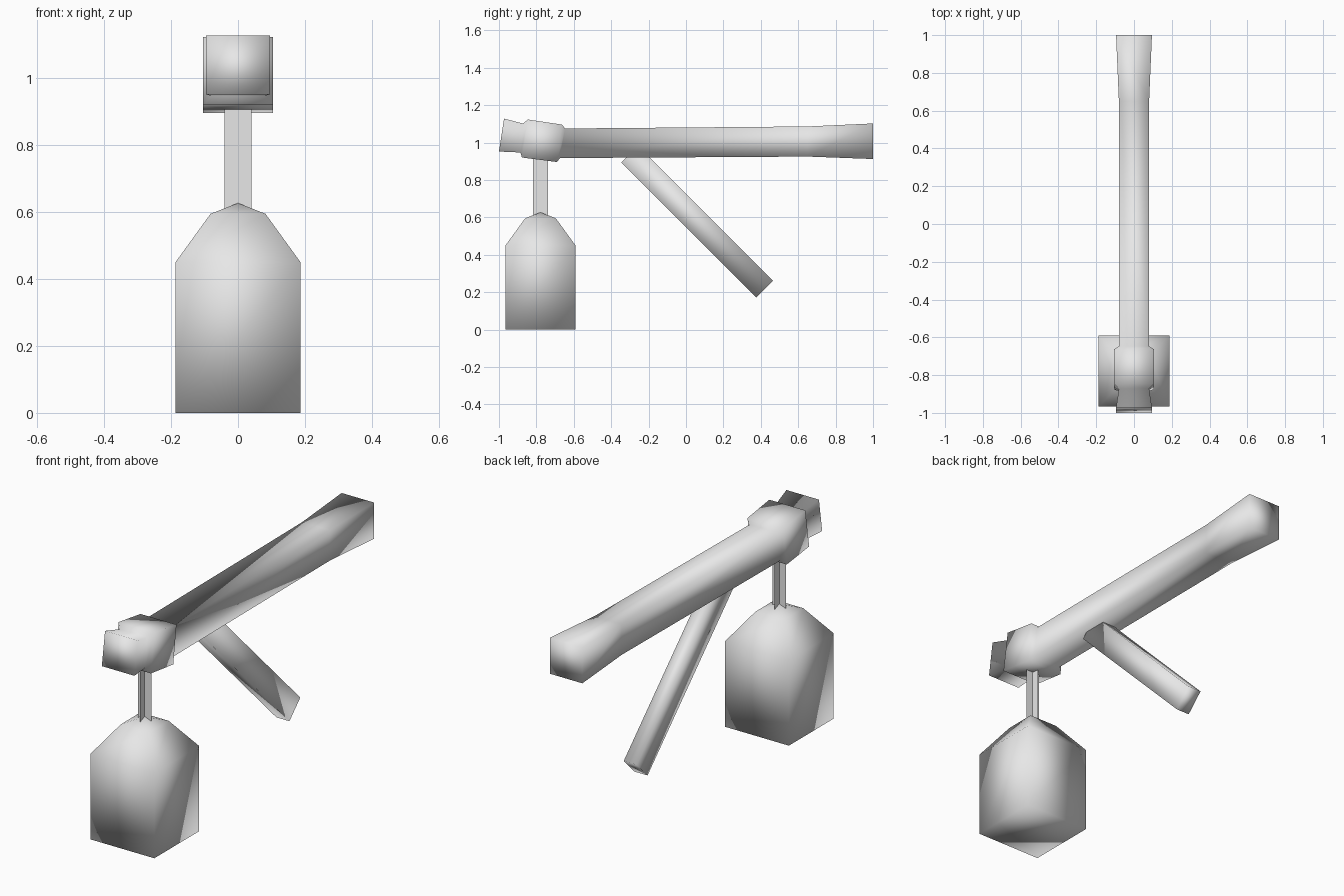
import bpy
import bmesh
from mathutils import Vector

cube = bpy.data.objects.get("Cube")
if cube:
    bpy.data.objects.remove(cube, do_unlink=True)

grey = bpy.data.materials.new("light_grey")
grey.use_nodes = True
COLOUR = (0.8, 0.8, 0.8, 1)
grey.diffuse_color = COLOUR
grey.node_tree.nodes["Principled BSDF"].inputs["Base Color"].default_value = COLOUR


def finish(name, bm, smooth=True):
    """Turn a bmesh into a named, shaded object."""
    mesh = bpy.data.meshes.new(name)
    bm.to_mesh(mesh)
    bm.free()
    mesh.materials.append(grey)
    for poly in mesh.polygons:
        poly.use_smooth = smooth
    obj = bpy.data.objects.new(name, mesh)
    bpy.context.collection.objects.link(obj)
    return obj


def loft(name, rings, tip=None):
    """Skin four-cornered rings, cap the start, close the end with a cap or tip."""
    bm = bmesh.new()
    loops = [[bm.verts.new(p) for p in ring] for ring in rings]
    for a, b in zip(loops, loops[1:]):
        for i in range(4):
            j = (i + 1) % 4
            bm.faces.new((a[i], a[j], b[j], b[i]))
    bm.faces.new(loops[0][::-1])
    if tip:
        apex = bm.verts.new(tip)
        for i in range(4):
            bm.faces.new((loops[-1][i], loops[-1][(i + 1) % 4], apex))
    else:
        bm.faces.new(loops[-1])
    bmesh.ops.recalc_face_normals(bm, faces=bm.faces)
    return finish(name, bm)


def upright_ring(half, top, bottom):
    """Ring across the beam from a top and a bottom (y, z) point."""
    return [(-half, *bottom), (half, *bottom), (half, *top), (-half, *top)]


# Beam with a tilted nose, a raised collar and a flared tail
loft("beam", [upright_ring(*s) for s in (
    (0.095, (-0.973, 1.128), (-1.0, 0.952)),
    (0.08, (-0.872, 1.102), (-0.885, 0.947)),
    (0.105, (-0.845, 1.123), (-0.877, 0.92)),
    (0.105, (-0.663, 1.096), (-0.69, 0.896)),
    (0.08, (-0.647, 1.075), (-0.674, 0.917)),
    (0.08, (0.65, 1.086), (0.65, 0.925)),
    (0.095, (1.0, 1.102), (1.0, 0.912)),
)])

# Diagonal strut under the beam
along = Vector((0, -1, 1)).normalized()
across = Vector((0, 1, 1)).normalized() * 0.064
foot = Vector((0, 0.42, 0.217))
side = Vector((0.038, 0, 0))
strut_rings = []
for distance in (0, 1.02):
    c = foot + along * distance
    strut_rings.append([c - side - across, c + side - across,
                        c + side + across, c - side + across])
loft("strut", strut_rings)

# Hanging lantern with a tapered, pointed roof
LANTERN_Y = -0.778


def flat_ring(half, z):
    return [(x * half, LANTERN_Y + y * half, z)
            for x, y in ((-1, -1), (1, -1), (1, 1), (-1, 1))]


loft("lantern", [flat_ring(0.187, 0), flat_ring(0.187, 0.45),
                 flat_ring(0.082, 0.595)], tip=(0, LANTERN_Y, 0.627))

# Hanger made of two crossed plates
bm = bmesh.new()
for dx, dy in ((0.04, 0), (0, 0.04)):
    bm.faces.new([bm.verts.new((s * dx, LANTERN_Y + s * dy, z))
                  for s, z in ((-1, 0.59), (1, 0.59), (1, 0.94), (-1, 0.94))])
finish("hanger", bm, smooth=False)
